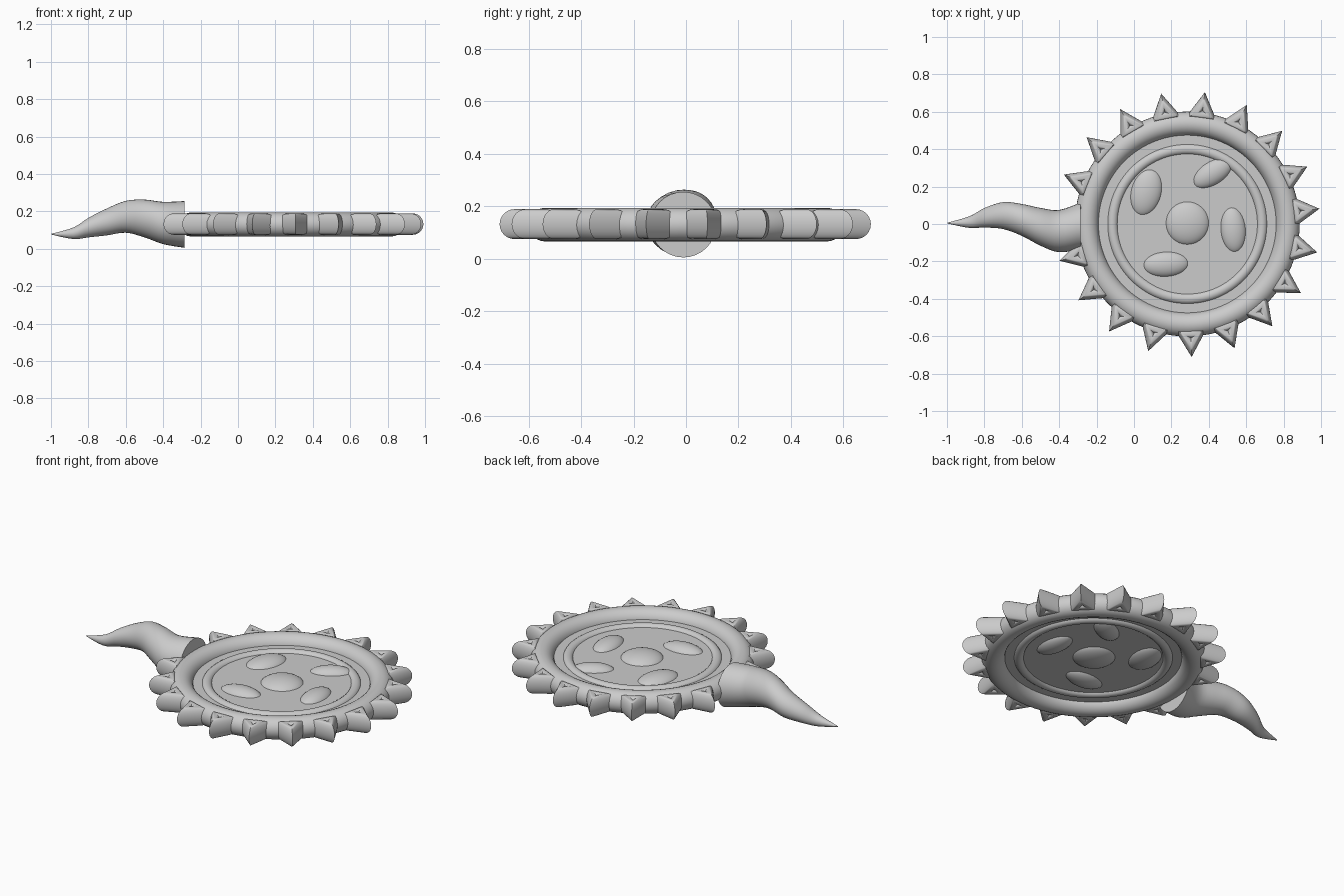
import bpy, bmesh, math
from mathutils import Vector, Matrix

if "Cube" in bpy.data.objects:
    bpy.data.objects.remove(bpy.data.objects["Cube"])

CX, CZ = 0.285, 0.13


def finish(ob, name, angle=30):
    ob.name = name
    bpy.ops.object.select_all(action='DESELECT')
    ob.select_set(True)
    bpy.context.view_layer.objects.active = ob
    bpy.ops.object.shade_smooth_by_angle(angle=math.radians(angle))
    return ob


def torus(name, loc, major, minor, segs, minor_segs=24, rot=0.0):
    bpy.ops.mesh.primitive_torus_add(location=loc, rotation=(0, 0, rot),
                                     major_radius=major, minor_radius=minor,
                                     major_segments=segs, minor_segments=minor_segs)
    return finish(bpy.context.object, name)


def disc(name, radius, depth):
    bpy.ops.mesh.primitive_cylinder_add(vertices=96, radius=radius, depth=depth,
                                        location=(CX, 0, CZ))
    return finish(bpy.context.object, name)


def bead(name, x, y, size, tilt):
    bpy.ops.mesh.primitive_uv_sphere_add(segments=32, ring_count=16, radius=1,
                                         location=(x, y, CZ), rotation=(0, 0, math.radians(tilt)))
    ob = bpy.context.object
    ob.scale = size
    return finish(ob, name)


# Rims and plate
torus("outer_rim", (CX, 0, CZ), 0.537, 0.064, 96)
torus("inner_rim", (CX, 0, CZ), 0.40, 0.03, 96, 16)
disc("plate", 0.49, 0.03)

# Spikes: three-sided tori pointing outward around the rim
COUNT = 19
for i in range(COUNT):
    a = math.radians(6.6) + 2 * math.pi * i / COUNT
    torus(f"spike_{i + 1}", (CX + 0.61 * math.cos(a), 0.61 * math.sin(a), CZ + 0.002),
          0.044, 0.057, 3, 24, a)

# Domed beads showing on both faces of the plate
bead("centre_bead", CX, 0.005, (0.12, 0.12, 0.05), 0)
for i, (x, y, sx, sy, tilt) in enumerate([
        (0.065, 0.17, 0.13, 0.085, 75), (0.42, 0.272, 0.12, 0.065, 32),
        (0.53, -0.03, 0.125, 0.07, 95), (0.17, -0.215, 0.125, 0.07, 3)]):
    bead(f"side_bead_{i + 1}", x, y, (sx, sy, 0.045), tilt)

# Curved tapering handle: x, y, z, radius stations
stations = [Vector(s) for s in [
    (-0.998, 0.005, 0.078, 0.002), (-0.88, 0.010, 0.083, 0.031), (-0.80, 0.033, 0.113, 0.052),
    (-0.70, 0.045, 0.144, 0.072), (-0.60, 0.022, 0.171, 0.085), (-0.50, -0.015, 0.162, 0.101),
    (-0.40, -0.038, 0.138, 0.113), (-0.285, -0.010, 0.130, 0.125)]]


def spline(p, t):
    i = min(int(t), len(p) - 2)
    u = t - i
    a, b, c, d = p[max(i - 1, 0)], p[i], p[i + 1], p[min(i + 2, len(p) - 1)]
    return 0.5 * (2 * b + (c - a) * u + (2 * a - 5 * b + 4 * c - d) * u * u
                  + (3 * b - a - 3 * c + d) * u ** 3)


bm = bmesh.new()
rings, SIDES, STEPS = [], 32, 4
total = (len(stations) - 1) * STEPS
for k in range(total + 1):
    x, y, z, r = spline(stations, k / STEPS)
    rings.append([bm.verts.new((x, y + r * math.cos(2 * math.pi * j / SIDES),
                                z + r * math.sin(2 * math.pi * j / SIDES)))
                  for j in range(SIDES)])
for r0, r1 in zip(rings, rings[1:]):
    for j in range(SIDES):
        n = (j + 1) % SIDES
        bm.faces.new((r0[j], r0[n], r1[n], r1[j]))
bm.faces.new(rings[0])
bm.faces.new(rings[-1])
bmesh.ops.recalc_face_normals(bm, faces=bm.faces[:])
mesh = bpy.data.meshes.new("handle")
bm.to_mesh(mesh)
bm.free()
handle = bpy.data.objects.new("handle", mesh)
bpy.context.collection.objects.link(handle)
finish(handle, "handle", 40)
